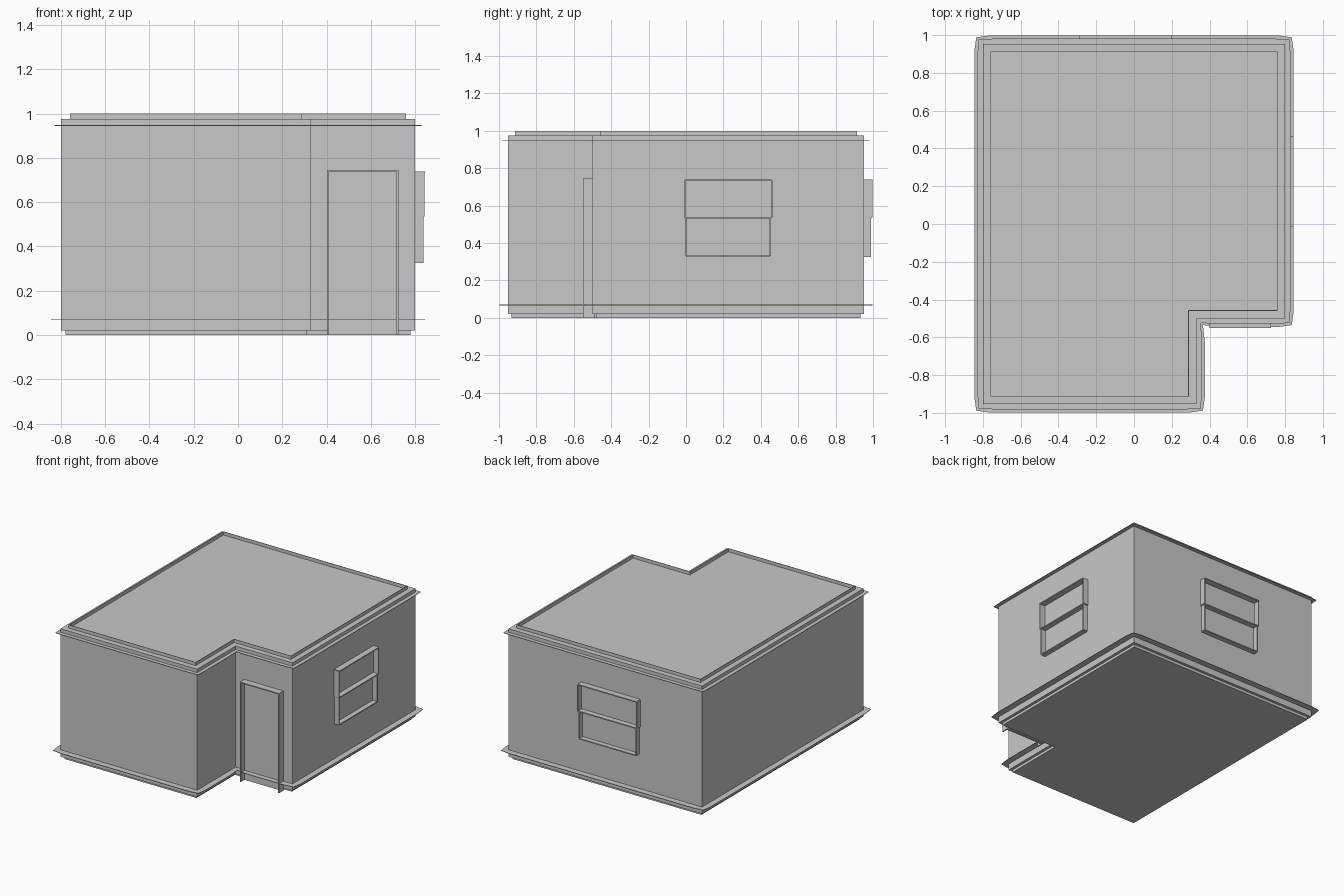
import bpy, bmesh
from mathutils import Vector

cube = bpy.data.objects.get("Cube")
if cube:
    bpy.data.objects.remove(cube, do_unlink=True)

GREY = (0.58, 0.58, 0.58, 1)
mat = bpy.data.materials.new("plain_grey")
mat.use_nodes = True
mat.diffuse_color = GREY
mat.node_tree.nodes["Principled BSDF"].inputs["Base Color"].default_value = GREY

# L-shaped floor plan, counter-clockwise
PLAN = [Vector(p) for p in [(-0.8, -0.953), (0.33, -0.953), (0.33, -0.5),
                            (0.8, -0.5), (0.8, 0.953), (-0.8, 0.953)]]


def offset(d):
    """Plan moved outward by d (inward when negative)."""
    out = []
    for i, p in enumerate(PLAN):
        a = (p - PLAN[i - 1]).normalized()
        b = (PLAN[(i + 1) % len(PLAN)] - p).normalized()
        out.append(p + d * (Vector((a.y, -a.x)) + Vector((b.y, -b.x))))
    return out


def pinched(d, pinch, run):
    """Outward plan whose corners are drawn in a little."""
    wide, tight = offset(d), offset(d - pinch)
    out = []
    for i, p in enumerate(wide):
        back = (wide[i - 1] - p).normalized()
        ahead = (wide[(i + 1) % len(wide)] - p).normalized()
        out += [p + back * run, tight[i], p + ahead * run]
    return out


def finish(name, bm):
    bmesh.ops.recalc_face_normals(bm, faces=bm.faces)
    mesh = bpy.data.meshes.new(name)
    bm.to_mesh(mesh)
    bm.free()
    mesh.materials.append(mat)
    obj = bpy.data.objects.new(name, mesh)
    bpy.context.collection.objects.link(obj)
    return obj


def prism(name, outline, z0, z1):
    bm = bmesh.new()
    face = bm.faces.new([bm.verts.new((p.x, p.y, z0)) for p in outline])
    top = bmesh.ops.extrude_face_region(bm, geom=[face])["geom"]
    bmesh.ops.translate(bm, vec=(0, 0, z1 - z0),
                        verts=[v for v in top if isinstance(v, bmesh.types.BMVert)])
    return finish(name, bm)


def add_box(bm, lo, hi):
    made = bmesh.ops.create_cube(bm, size=1)["verts"]
    for v in made:
        v.co = [lo[k] if v.co[k] < 0 else hi[k] for k in range(3)]


def frame(name, origin, along, out, width, bars, posts):
    """Thin boards standing out of a wall.
    bars: (height, depth, overhang); posts: (z0, z1, depth, overhang)."""
    bm = bmesh.new()
    t = 0.004
    for z, depth, extra in bars:
        add_box(bm, (-extra, -0.01, z - t), (width + extra, depth, z + t))
    for z0, z1, depth, extra in posts:
        for u in (-extra, width + extra):
            add_box(bm, (u - t, -0.01, z0), (u + t, depth, z1))
    for v in bm.verts:
        u, d, z = v.co
        v.co = Vector(origin) + Vector(along) * u + Vector(out) * d + Vector((0, 0, z))
    return finish(name, bm)


# Main volume, base and projecting ledges
prism("walls_and_roof", PLAN, 0.02, 0.975)
prism("base", offset(-0.02), 0.0, 0.02)
prism("base_ledge", pinched(0.045, 0.01, 0.08), 0.067, 0.071)
prism("cornice_ledge", pinched(0.028, 0.004, 0.08), 0.945, 0.949)

# Thin upstand around the roof
bm = bmesh.new()
ring = offset(-0.04)
low = [bm.verts.new((p.x, p.y, 0.97)) for p in ring]
high = [bm.verts.new((p.x, p.y, 1.0)) for p in ring]
for i in range(len(ring)):
    bm.faces.new((low[i - 1], low[i], high[i], high[i - 1]))
rim = finish("roof_rim", bm)
thick = rim.modifiers.new("thickness", "SOLIDIFY")
thick.thickness = 0.005

# Windows: lower sash, and a slightly wider and deeper upper sash
window_bars = [(0.33, 0.037, 0), (0.535, 0.04, 0.008), (0.735, 0.045, 0.008)]
window_posts = [(0.33, 0.535, 0.037, 0), (0.535, 0.735, 0.043, 0.008)]
frame("side_window", (0.8, 0, 0), (0, 1, 0), (1, 0, 0), 0.45,
      window_bars, window_posts)
frame("back_window", (-0.28, 0.953, 0), (1, 0, 0), (0, 1, 0), 0.47,
      window_bars, window_posts)

# Door surround in the recessed corner
frame("door_frame", (0.405, -0.5, 0), (1, 0, 0), (0, -1, 0), 0.315,
      [(0.741, 0.05, 0)], [(0.0, 0.745, 0.05, 0)])
bm = bmesh.new()
add_box(bm, (0.405, -0.508, 0.0), (0.72, -0.49, 0.74))
finish("door", bm)
